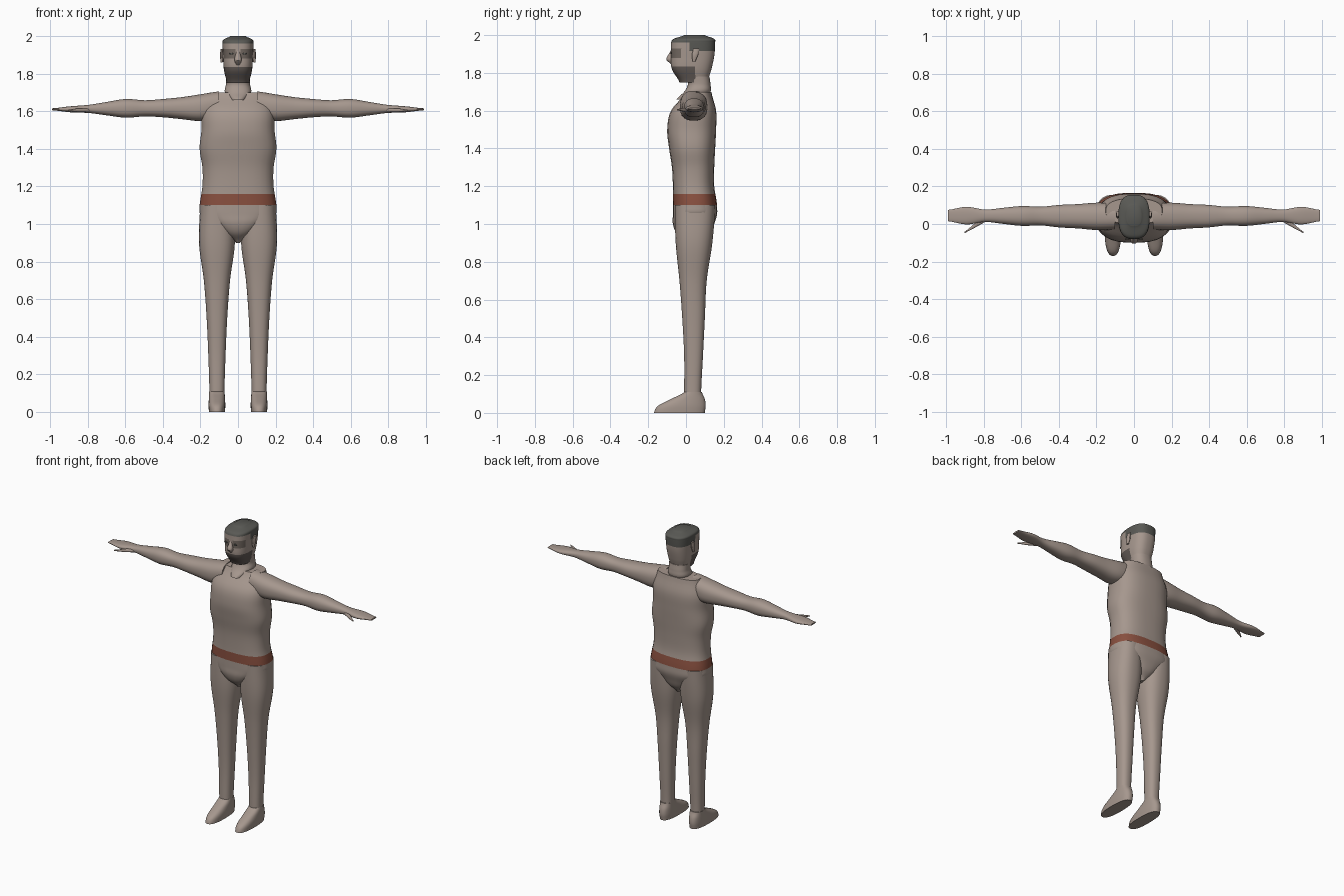
import bpy, bmesh, math
from mathutils import Vector

cube = bpy.data.objects.get("Cube")
if cube:
    bpy.data.objects.remove(cube, do_unlink=True)


def material(name, *rgb):
    mat = bpy.data.materials.new(name)
    mat.use_nodes = True
    mat.diffuse_color = (*rgb, 1)
    shader = next(node for node in mat.node_tree.nodes if node.type == 'BSDF_PRINCIPLED')
    shader.inputs["Base Color"].default_value = (*rgb, 1)
    return mat


skin = material("warm_grey", 0.38, 0.31, 0.27)
belt = material("belt_brown", 0.25, 0.08, 0.05)
hair = material("hair_dark", 0.1, 0.1, 0.09)
beard = material("beard_brown", 0.12, 0.1, 0.09)
eye_surround = material("eye_surround", 0.17, 0.14, 0.12)


def sample(values, t):
    """Smooth curve through evenly spaced values, t from start to end."""
    last = len(values) - 1
    if last == 0:
        return values[0]
    i = min(int(t * last), last - 1)
    f = t * last - i
    before, a, b, after = (values[max(0, min(last, i + k))] for k in (-1, 0, 1, 2))
    slope_a, slope_b = (b - before) / 2, (after - a) / 2
    ease = f * f * (3 - 2 * f)
    return a + (b - a) * ease + slope_a * f * (1 - f) ** 2 - slope_b * f * f * (1 - f)


def superellipse(count, power):
    def bulge(value):
        return math.copysign(abs(value) ** (2 / power), value)
    angles = [math.tau * (i + 0.5) / count for i in range(count)]
    return [(bulge(math.cos(a)), bulge(math.sin(a))) for a in angles]


def loft(name, start, end, width, low, high, colours=(skin,), rule=None,
         side=1, rows=20, count=28, power=2.4, sideways=False):
    """Rounded rings along a path: half width across, low and high edge in depth."""
    start, end = Vector(start), Vector(end)
    bm = bmesh.new()
    rings = []
    for row in range(rows + 1):
        t = row / rows
        centre = start.lerp(end, t)
        half, lo, hi = (sample(values, t) for values in (width, low, high))
        ring = []
        for u, v in superellipse(count, power):
            across, depth = half * u, (lo + hi) / 2 + (hi - lo) / 2 * v
            offset = (0, across, depth) if sideways else (across, depth, 0)
            point = centre + Vector(offset)
            point.x *= side
            ring.append(bm.verts.new(point))
        rings.append(ring)
    for lower, upper in zip(rings, rings[1:]):
        for i in range(count):
            bm.faces.new((lower[i - 1], lower[i], upper[i], upper[i - 1]))
    bm.faces.new(rings[0])
    bm.faces.new(rings[-1])
    bmesh.ops.recalc_face_normals(bm, faces=bm.faces)
    if rule:
        for face in bm.faces:
            face.material_index = colours.index(rule(face.calc_center_median()))
    mesh = bpy.data.meshes.new(name)
    bm.to_mesh(mesh)
    bm.free()
    for colour in colours:
        mesh.materials.append(colour)
    part = bpy.data.objects.new(name, mesh)
    bpy.context.collection.objects.link(part)
    bpy.ops.object.select_all(action='DESELECT')
    part.select_set(True)
    bpy.context.view_layer.objects.active = part
    bpy.ops.object.shade_smooth_by_angle(angle=math.radians(40))


def torso_colour(centre):
    return belt if centre.z < 1.16 else skin


def head_colour(centre):
    x, y, z = centre
    if z > 1.915 and y > 0.02:
        return hair
    if z < 1.835 and y < 0.04:
        return beard
    if 1.88 < z < 1.93 and y < -0.03 and abs(x) > 0.02:
        return eye_surround
    return skin


# Torso with its belt, and the wedge of the hips below
loft("torso", (0, 0, 1.1), (0, 0, 1.7),
     width=(0.205, 0.19, 0.19, 0.205, 0.195, 0.19, 0.15),
     low=(-0.07, -0.07, -0.075, -0.09, -0.1, -0.08, 0),
     high=(0.165, 0.15, 0.15, 0.155, 0.16, 0.16, 0.135),
     colours=(skin, belt), rule=torso_colour, rows=30, power=2.6)
loft("hips", (0, 0, 0.9), (0, 0, 1.1),
     width=(0.01, 0.08, 0.14, 0.2, 0.205),
     low=(0, -0.05, -0.07, -0.07, -0.07),
     high=(0.09, 0.13, 0.15, 0.165, 0.165), power=2.6)

# Neck and head
loft("neck", (0, 0, 1.66), (0, 0, 1.78),
     width=(0.04, 0.07, 0.065, 0.065),
     low=(-0.05, -0.01, 0.01, 0),
     high=(0.1, 0.13, 0.13, 0.125))
loft("head", (0, 0, 1.75), (0, 0, 1.96),
     width=(0.06, 0.075, 0.08, 0.083),
     low=(-0.035, -0.075, -0.08, -0.08),
     high=(0.115, 0.135, 0.15, 0.155),
     colours=(skin, hair, beard, eye_surround), rule=head_colour,
     rows=42, count=36, power=2.7)
loft("hair_crown", (0, 0, 1.96), (0, 0, 2),
     width=(0.083, 0.078, 0.04), low=(-0.08, -0.065, -0.01),
     high=(0.155, 0.15, 0.1), colours=(hair,), count=36, power=2.7)
loft("nose", (0, 0, 1.845), (0, 0, 1.92),
     width=(0.01, 0.02, 0.015, 0.01), low=(-0.08, -0.105, -0.095, -0.08),
     high=(-0.06,), rows=9, count=12)

for word, side in (("left", 1), ("right", -1)):
    # Ear and eye
    loft(word + "_ear", (0.087, 0, 1.86), (0.087, 0, 1.93),
         width=(0.006, 0.009, 0.006), low=(0.035, 0.03, 0.04),
         high=(0.05, 0.065, 0.07), side=side, rows=8, count=12)
    loft(word + "_eye", (0.036, -0.08, 1.9), (0.036, -0.08, 1.91),
         width=(0.006, 0.012, 0.006), low=(-0.003,), high=(0.004,),
         colours=(hair,), side=side, rows=4, count=12)

    # Arm with flat hand, and thumb
    loft(word + "_arm", (0.1, 0.04, 1.61), (0.99, 0.045, 1.61),
         width=(0.07, 0.073, 0.065, 0.06, 0.05, 0.053, 0.043, 0.033, 0.047, 0.03),
         low=(-0.05, -0.063, -0.053, -0.043, -0.038, -0.045, -0.033, -0.02, -0.016, -0.005),
         high=(0.095, 0.08, 0.065, 0.055, 0.048, 0.055, 0.04, 0.024, 0.016, 0.005),
         side=side, rows=45, sideways=True)
    loft(word + "_thumb", (0.79, 0.03, 1.605), (0.9, -0.045, 1.605),
         width=(0.018, 0.012, 0.004), low=(-0.01, -0.01, -0.004),
         high=(0.01, 0.01, 0.004), side=side, rows=8, count=12, sideways=True)

    # Leg and shoe
    loft(word + "_leg", (0.112, 0, 0.1), (0.112, 0, 1.1),
         width=(0.04, 0.046, 0.055, 0.07, 0.096, 0.09),
         low=(-0.01, -0.01, -0.02, -0.035, -0.055, -0.06),
         high=(0.08, 0.09, 0.1, 0.11, 0.14, 0.155), side=side, rows=30)
    loft(word + "_shoe", (0.112, 0, 0), (0.112, 0, 0.11),
         width=(0.043, 0.045, 0.043, 0.041),
         low=(-0.17, -0.15, -0.08, -0.01),
         high=(0.1, 0.105, 0.1, 0.085), side=side, rows=12, power=2.5)
